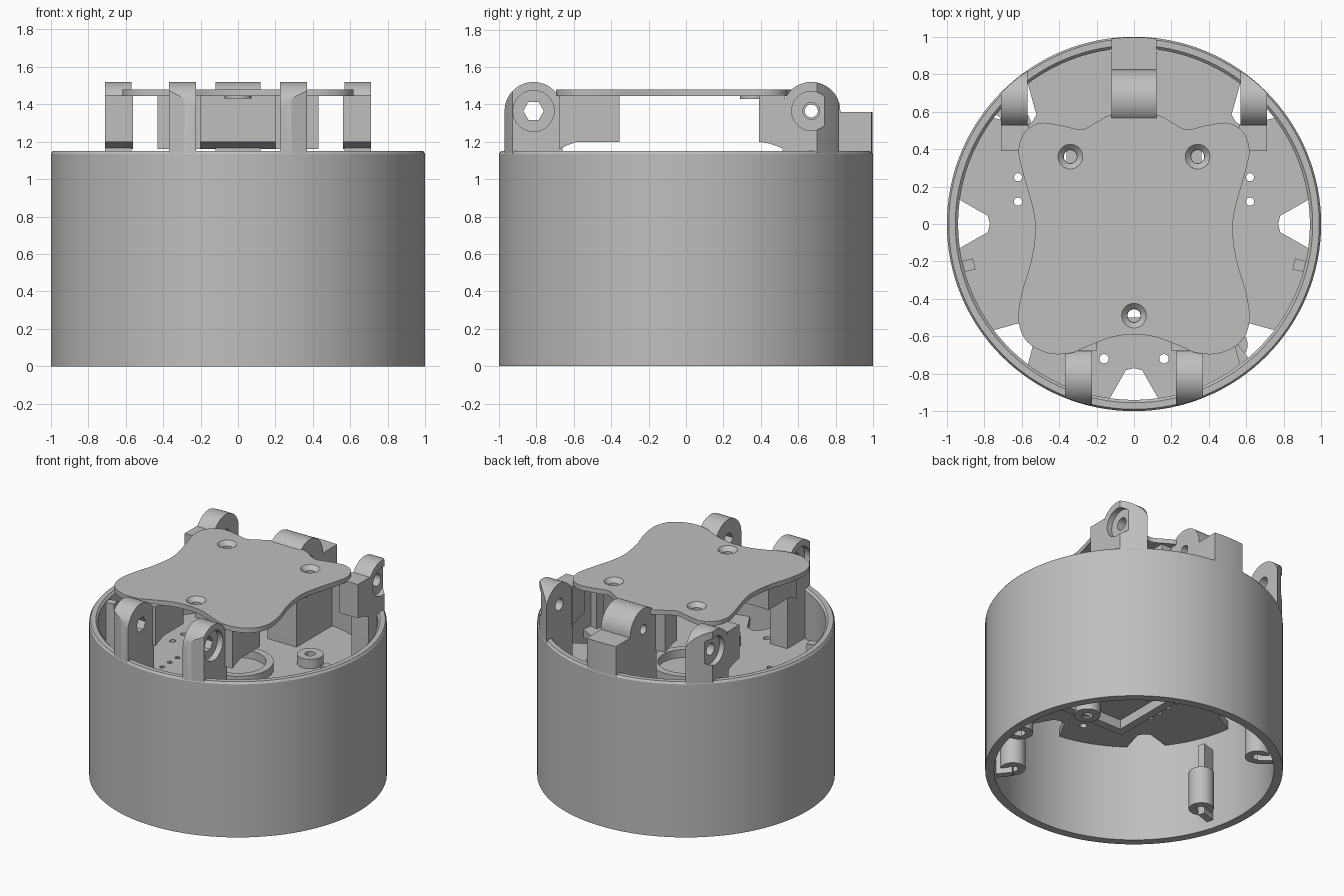
import bpy, bmesh
from math import cos, sin, pi, radians
from mathutils import Matrix, Vector

if "Cube" in bpy.data.objects:
    bpy.data.objects.remove(bpy.data.objects["Cube"])

grey = bpy.data.materials.new("warm_grey")
colour = (0.53, 0.52, 0.505, 1)
grey.use_nodes = True
grey.diffuse_color = colour
grey.node_tree.nodes["Principled BSDF"].inputs["Base Color"].default_value = colour

# Local axes of a slab drawn in the side plane: x -> y, y -> z, z -> x
SIDE = Matrix(((0, 0, 1, 0), (1, 0, 0, 0), (0, 1, 0, 0), (0, 0, 0, 1)))
parts = []


def add_mesh(name, bm):
    bmesh.ops.remove_doubles(bm, verts=bm.verts, dist=0.0002)
    bmesh.ops.recalc_face_normals(bm, faces=bm.faces)
    mesh = bpy.data.meshes.new(name)
    bm.to_mesh(mesh)
    bm.free()
    mesh.materials.clear()
    mesh.materials.append(grey)
    obj = bpy.data.objects.new(name, mesh)
    bpy.context.collection.objects.link(obj)
    parts.append(obj)
    return obj


def circle(x, y, r, n=32):
    return [(x + r * cos(2 * pi * i / n), y + r * sin(2 * pi * i / n)) for i in range(n)]


def slab(name, outline, lo, hi, holes=(), side=False):
    """Flat outline with holes, extruded from lo to hi."""
    curve = bpy.data.curves.new(name, "CURVE")
    curve.dimensions = "2D"
    curve.fill_mode = "BOTH"
    curve.extrude = (hi - lo) / 2
    for loop in (outline, *holes):
        spline = curve.splines.new("POLY")
        spline.points.add(len(loop) - 1)
        for point, (x, y) in zip(spline.points, loop):
            point.co = (x, y, 0, 1)
        spline.use_cyclic_u = True
    temp = bpy.data.objects.new(name, curve)
    bpy.context.collection.objects.link(temp)
    bpy.context.view_layer.update()
    depsgraph = bpy.context.evaluated_depsgraph_get()
    raw = bpy.data.meshes.new_from_object(temp.evaluated_get(depsgraph))
    bm = bmesh.new()
    bm.from_mesh(raw)
    bpy.data.objects.remove(temp)
    bpy.data.curves.remove(curve)
    bpy.data.meshes.remove(raw)
    bm.transform(Matrix.Translation((0, 0, (lo + hi) / 2)))
    if side:
        bm.transform(SIDE)
    return add_mesh(name, bm)


def lathe(name, profile, x=0, y=0, steps=32):
    """Closed (radius, height) profile turned about a vertical axis."""
    bm = bmesh.new()
    verts = [bm.verts.new((r, 0, z)) for r, z in profile]
    edges = [bm.edges.new((v, verts[i - 1])) for i, v in enumerate(verts)]
    bmesh.ops.spin(bm, geom=verts + edges, cent=(0, 0, 0), axis=(0, 0, 1),
                   angle=2 * pi, steps=steps, use_duplicate=False)
    bm.transform(Matrix.Translation((x, y, 0)))
    return add_mesh(name, bm)


def tube(name, x, y, r, hole, lo, hi):
    return lathe(name, [(hole, lo), (r, lo), (r, hi), (hole, hi)], x, y, 24)


def box(name, x0, x1, y0, y1, z0, z1):
    return slab(name, [(x0, y0), (x1, y0), (x1, y1), (x0, y1)], z0, z1)


def smooth_loop(points, n=6):
    """Closed Catmull-Rom curve."""
    out, count = [], len(points)
    for i in range(count):
        a, b, c, d = (Vector(points[(i + k) % count]) for k in (-1, 0, 1, 2))
        for t in (j / n for j in range(n)):
            p = 2 * b + (c - a) * t + (2 * a - 5 * b + 4 * c - d) * t ** 2 \
                + (3 * b - a - 3 * c + d) * t ** 3
            out.append(tuple(p / 2))
    return out


# Outer drum
lathe("drum_shell", [(0.94, 0), (1, 0), (1, 1.135), (0.99, 1.15), (0.955, 1.15), (0.94, 1.135)],
      steps=128)

# Chassis floor with eight rounded rim notches
FLOOR = 0.72
TOP = FLOOR + 0.06
outline = []
for k in range(8):
    a = radians(45 * k)
    for x, y in ((0.81, -0.06), (0.782, -0.045), (0.77, 0), (0.782, 0.045), (0.81, 0.06)):
        outline.append((x * cos(a) - y * sin(a), x * sin(a) + y * cos(a)))
    for i in range(9):
        b = a + radians(8 + 29 * i / 8)
        outline.append((0.945 * cos(b), 0.945 * sin(b)))
screws = [(-0.34, 0.36), (0.34, 0.36), (0, -0.49)]
holes = [circle(s * 0.16, -0.72, 0.025, 16) for s in (-1, 1)]
holes += [circle(s * 0.44, -0.35 + 0.09 * i, 0.018, 10) for s in (-1, 1) for i in range(6)]
holes += [circle(s * 0.62, 0.12 + 0.13 * i, 0.022, 12) for s in (-1, 1) for i in range(2)]
slab("chassis_floor", outline, FLOOR, TOP, holes + [circle(x, y, 0.035, 16) for x, y in screws])
for x, y in screws:
    tube("floor_boss", x, y, 0.09, 0.035, FLOOR - 0.08, TOP + 0.07)

# Board frame below the floor
rect = lambda w, h: [(-w, -h), (w, -h), (w, h), (-w, h)]
slab("board_frame", rect(0.36, 0.56), FLOOR - 0.07, FLOOR, [rect(0.3, 0.5)])
tube("centre_ring", 0, 0, 0.24, 0.19, TOP, TOP + 0.06)

# Screw pillars and their fins on the drum wall
for degrees in (197, 343, 140, 309):
    a = radians(degrees)
    tube("wall_pillar", 0.83 * cos(a), 0.83 * sin(a), 0.085, 0.035, 0.1, 0.38)
    fin = box("wall_fin", 0.83, 0.95, -0.025, 0.025, 0.06, 0.6)
    fin.data.transform(Matrix.Rotation(a, 4, "Z"))
for s in (-1, 1):
    tab = box("locking_tab", 0.88, 0.95, -0.03, 0.03, TOP, 1.13)
    tab.data.transform(Matrix.Rotation(radians(-14 if s > 0 else 194), 4, "Z"))

# Hinge lugs, trimmed to the drum radius
bpy.ops.mesh.primitive_cylinder_add(vertices=128, radius=0.998, depth=3, location=(0, 0, 1))
cutter = bpy.context.object
cutter.name = "lug_trimmer"
cutter.hide_render = True


def lug(name, y, x0, x1, hole, base=0.76, sides=24):
    r, z = 0.155, 1.365
    arc = [(y + r * cos(pi * i / 24), z + r * sin(pi * i / 24)) for i in range(25)]
    obj = slab(name, arc + [(y - r, base), (y + r, base)], min(x0, x1), max(x0, x1),
               [circle(y, z, hole, sides)], True)
    trim = obj.modifiers.new("trim", "BOOLEAN")
    trim.operation = "INTERSECT"
    trim.solver = "EXACT"
    trim.object = cutter
    return obj


for s in (-1, 1):
    lug("front_lug", -0.815, s * 0.225, s * 0.325, 0.055, sides=6)
    lug("front_lug_recess", -0.815, s * 0.325, s * 0.37, 0.11, sides=32)
    lug("rear_side_lug", 0.67, s * 0.57, s * 0.67, 0.045)
    lug("rear_side_lug_recess", 0.67, s * 0.67, s * 0.71, 0.105, sides=32)
lug("rear_lug", 0.67, -0.12, 0.12, 0.035)
stop = box("rear_lug_stop", -0.12, 0.12, 0.8, 0.998, 0.76, 1.36)
trim = stop.modifiers.new("trim", "BOOLEAN")
trim.operation = "INTERSECT"
trim.object = cutter

bpy.context.view_layer.update()
depsgraph = bpy.context.evaluated_depsgraph_get()
for obj in [o for o in parts if o.modifiers]:
    trimmed = bpy.data.meshes.new_from_object(obj.evaluated_get(depsgraph))
    obj.modifiers.clear()
    obj.data = trimmed
    trimmed.materials.clear()
    trimmed.materials.append(grey)
bpy.data.objects.remove(cutter)

# Legs hanging below the cover beside each lug
front_leg = [(-0.68, 1.16), (-0.64, 1.18), (-0.58, 1.2), (-0.355, 1.2), (-0.355, 1.45), (-0.68, 1.45)]
rear_leg = [(0.53, 1.16), (0.53, 1.45), (0.39, 1.45), (0.39, 1.2), (0.45, 1.19)]
for s in (-1, 1):
    slab("front_leg", front_leg, *sorted((s * 0.2, s * 0.43)), side=True)
    slab("rear_side_leg", rear_leg, *sorted((s * 0.56, s * 0.71)), side=True)
slab("rear_leg", rear_leg, -0.2, 0.2, side=True)

# Wavy top cover with countersunk screw seats
half = [(0.12, 0.585), (0.2, 0.545), (0.28, 0.505), (0.38, 0.525), (0.5, 0.54), (0.585, 0.49),
        (0.617, 0.39), (0.59, 0.26), (0.545, 0.1), (0.527, -0.03), (0.55, -0.2), (0.6, -0.37),
        (0.617, -0.52), (0.57, -0.63), (0.46, -0.69), (0.34, -0.69), (0.24, -0.65), (0.12, -0.605)]
cover = smooth_loop([(0, 0.59)] + half + [(0, -0.59)] + [(-x, y) for x, y in reversed(half)])
slab("top_cover", cover, 1.445, 1.48, [circle(x, y, 0.07) for x, y in screws])
for x, y in screws:
    lathe("screw_seat", [(0.036, 1.43), (0.036, 1.45), (0.066, 1.48), (0.071, 1.48), (0.071, 1.43)], x, y)

# Smooth curved faces and keep sharp corners
bpy.ops.object.select_all(action="DESELECT")
for obj in parts:
    obj.select_set(True)
bpy.context.view_layer.objects.active = parts[0]
bpy.ops.object.shade_smooth_by_angle(angle=radians(30))
